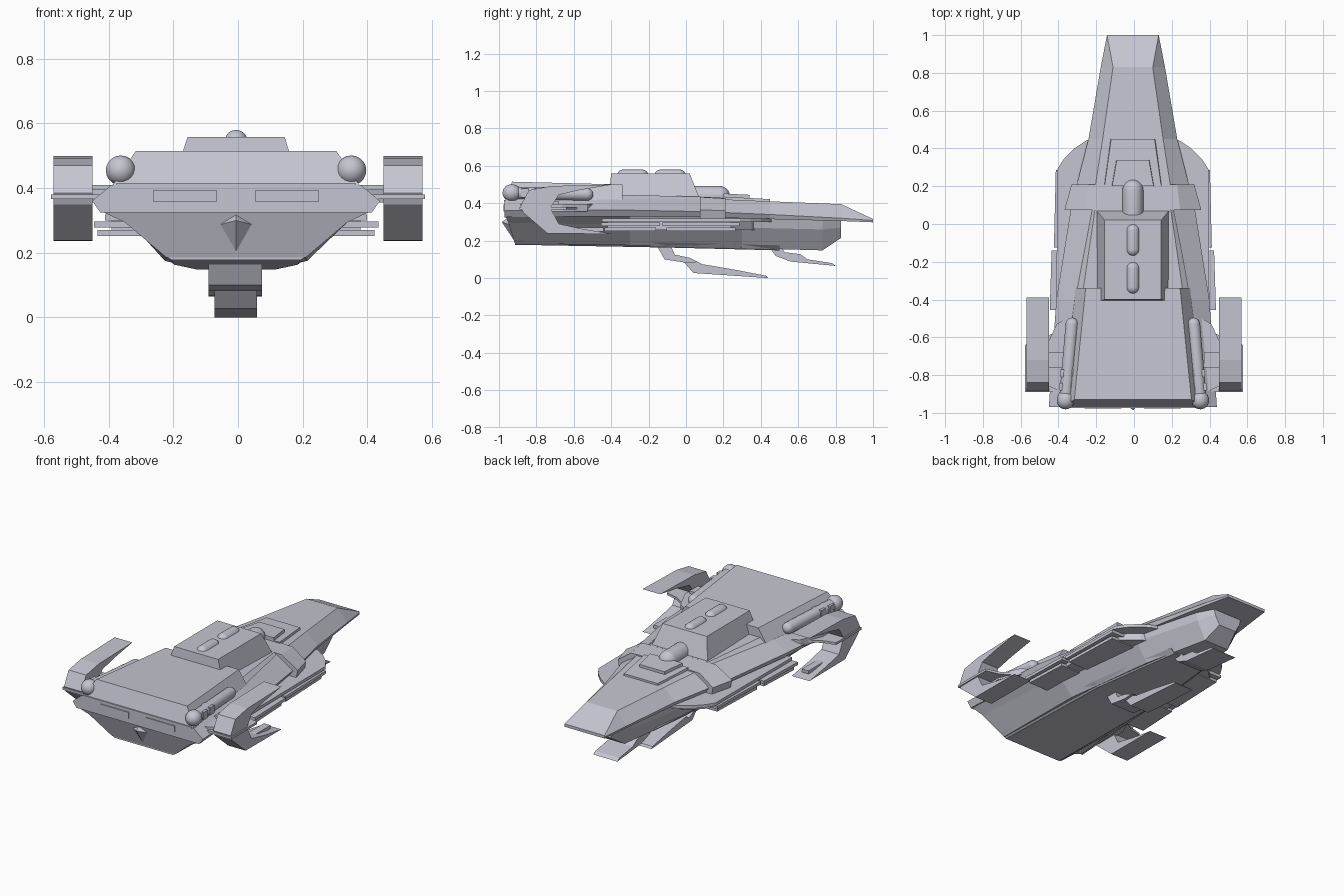
import bpy, bmesh, math
from mathutils import Vector

if "Cube" in bpy.data.objects:
    bpy.data.objects.remove(bpy.data.objects["Cube"], do_unlink=True)

CX = -0.006  # hull centreline

mat = bpy.data.materials.new("hull_grey")
mat.use_nodes = True
grey = (0.56, 0.56, 0.64, 1)
mat.diffuse_color = grey
mat.node_tree.nodes["Principled BSDF"].inputs["Base Color"].default_value = grey


def finish(name, bm, smooth=False):
    bmesh.ops.recalc_face_normals(bm, faces=bm.faces)
    me = bpy.data.meshes.new(name)
    bm.to_mesh(me)
    bm.free()
    me.materials.append(mat)
    ob = bpy.data.objects.new(name, me)
    bpy.context.collection.objects.link(ob)
    if smooth:
        bpy.ops.object.select_all(action='DESELECT')
        ob.select_set(True)
        bpy.context.view_layer.objects.active = ob
        bpy.ops.object.shade_smooth_by_angle(angle=math.radians(40))
    return ob


def skin(name, rings, smooth=False):
    """Bridge equal-length rings of points and cap both ends."""
    bm = bmesh.new()
    loops = [[bm.verts.new(p) for p in r] for r in rings]
    n = len(loops[0])
    for a, b in zip(loops, loops[1:]):
        for i in range(n):
            j = (i + 1) % n
            bm.faces.new((a[i], a[j], b[j], b[i]))
    bm.faces.new(loops[0])
    bm.faces.new(loops[-1])
    return finish(name, bm, smooth)


def loft(name, sections):
    """Each section is y (or one y per point) and a half profile of (x, z)."""
    rings = []
    for y, half in sections:
        ys = y if isinstance(y, tuple) else (y,) * len(half)
        pts = [(x, yy, z) for (x, z), yy in zip(half, ys)]
        rings.append([(CX + x, yy, z) for x, yy, z in pts]
                     + [(CX - x, yy, z) for x, yy, z in reversed(pts)])
    return skin(name, rings)


def side_slab(name, x0, x1, profile):
    """Extrude a (y, z) outline across x."""
    return skin(name, [[(x, y, z) for y, z in profile] for x in (x0, x1)])


def plan_slab(name, z0, z1, outline):
    """Extrude an (x, y) outline upward."""
    return skin(name, [[(x, y, z) for x, y in outline] for z in (z0, z1)])


def box(name, x0, x1, y0, y1, z0, z1):
    return plan_slab(name, z0, z1, [(x0, y0), (x1, y0), (x1, y1), (x0, y1)])


def capsule(name, a, b, r, dome_a=True, dome_b=True, n=20):
    """Round bar between two points with optional round ends."""
    a, b = Vector(a), Vector(b)
    d = (b - a).normalized()
    u = d.cross(Vector((0, 0, 1))).normalized()
    v = u.cross(d)
    steps = [i * math.pi / 12 for i in range(6)]
    prof = [(a - d * r * math.cos(t + .08), r * math.sin(t + .08)) for t in steps] if dome_a else []
    prof += [(a, r), (b, r)]
    if dome_b:
        prof += [(b + d * r * math.cos(t + .08), r * math.sin(t + .08)) for t in reversed(steps)]
    angs = [2 * math.pi * i / n for i in range(n)]
    return skin(name, [[c + (u * math.cos(t) + v * math.sin(t)) * q for t in angs]
                       for c, q in prof], True)


# Upper hull with its sloping nose
loft("upper_hull", [
    (-.97, [(.385, .41), (.445, .36), (.42, .325)]),
    (-.4, [(.31, .42), (.405, .365), (.385, .33)]),
    (.1, [(.215, .425), (.325, .355), (.305, .325)]),
    (.45, [(.16, .41), (.235, .34), (.225, .315)]),
    (.83, [(.105, .395), (.17, .32), (.165, .305)]),
    (1.0, [(.137, .316), (.137, .308), (.137, .298)])])

# Lower hull tapering to a blunt chin
loft("lower_hull", [
    ((-.965, -.95, -.915), [(.42, .33), (.345, .295), (.215, .185)]),
    (-.3, [(.36, .335), (.32, .285), (.22, .175)]),
    (.3, [(.25, .33), (.24, .27), (.16, .16)]),
    (.73, [(.15, .315), (.14, .26), (.085, .148)]),
    (.83, [(.1, .31), (.09, .27), (.06, .215)])])

# Raised stern deck, middle deck and bridge block
loft("stern_deck", [
    ((-.93, -.97), [(.31, .515), (.385, .405)]),
    ((-.34, -.34), [(.25, .5), (.315, .4)])])
loft("middle_deck", [
    (-.36, [(.265, .445), (.325, .4)]),
    (.08, [(.2, .435), (.25, .4)])])
loft("bridge_block", [
    ((-.4, -.415), [(.15, .558), (.195, .42)]),
    ((.02, .075), [(.15, .558), (.195, .42)])])

# Saddle collar over the shoulders
loft("shoulder_collar", [
    (.075, [(.18, .435), (.25, .433), (.362, .365), (.35, .31)]),
    (.21, [(.17, .428), (.235, .425), (.325, .36), (.315, .31)])])

# Stepped plates ahead of the bridge
loft("fore_plate_low", [(.2, [(.15, .435), (.155, .4)]), (.45, [(.115, .422), (.12, .4)])])
loft("fore_plate_high", [(.2, [(.11, .452), (.115, .4)]), (.34, [(.085, .445), (.09, .4)])])

# Domes on the bridge and the sensor ahead of it
capsule("sensor_dome", (CX, .05, .437), (CX, .18, .437), .055)
for i, y in enumerate((-.335, -.135)):
    capsule(f"bridge_dome_{i}", (CX, y, .545), (CX, y + .1, .545), .035)

# Stern details: window plates and a central wedge
for s, tag in ((1, "left"), (-1, "right")):
    xs = sorted((CX + s * .06, CX + s * .255))
    box("stern_window_" + tag, *xs, -.976, -.96, .357, .394)
box("stern_sill", CX - .37, CX + .37, -.973, -.95, .408, .416)
bm = bmesh.new()
rim = [bm.verts.new((CX + x, y, z)) for x, y, z in
       ((0, -.94, .33), (.058, -.94, .285), (0, -.915, .195), (-.058, -.94, .285))]
tip = bm.verts.new((CX, -.985, .3))
for i in range(4):
    bm.faces.new((rim[i], rim[(i + 1) % 4], tip))
bm.faces.new(rim)
finish("stern_wedge", bm)

# Belly pad and the two swept belly fins
loft("belly_pad", [(-.915, [(.235, .2), (.2, .178)]), (-.1, [(.225, .19), (.19, .163)]),
                   (.5, [(.15, .175), (.12, .148)])])
side_slab("main_fin_root", CX - .085, CX + .08,
          [(-.16, .18), (-.115, .1), (.0, .082), (.06, .085), (.1, .068), (.02, .108),
           (-.06, .125), (-.085, .18)])
side_slab("main_fin_blade", CX - .066, CX + .064,
          [(-.01, .085), (.04, .027), (.44, .0), (.43, .012), (.26, .045), (.08, .075), (.03, .1)])
side_slab("fore_fin", CX - .085, CX + .08,
          [(.44, .17), (.48, .118), (.56, .088), (.8, .065), (.78, .08), (.65, .1),
           (.61, .128), (.53, .138), (.5, .17)])

# Parts repeated on both flanks
for s, tag in ((1, "left"), (-1, "right")):
    def m(pts):
        return [(CX + s * x, y) for x, y in pts]

    # Rounded flank shelf with layered armour plates
    plan_slab("flank_shelf_" + tag, .3, .318,
              m([(.15, .48), (.25, .44), (.31, .40), (.365, .345), (.4, .29), (.405, -.45), (.2, -.45)]))
    for i, (y0, y1, x) in enumerate(((-.455, -.14, .44), (-.125, .285, .418))):
        plan_slab(f"flank_plate_{i}_{tag}", .278, .296,
                  m([(.2, y0), (x, y0), (x - .01, y1), (.2, y1)]))
        plan_slab(f"flank_under_plate_{i}_{tag}", .252, .27,
                  m([(.2, y0 + .02), (x - .012, y0 + .02), (x - .025, y1 - .02), (.2, y1 - .02)]))
    plan_slab("flank_core_" + tag, .258, .31,
              m([(.15, .4), (.25, .35), (.37, .24), (.385, -.42), (.2, -.42)]))

    # Shoulder tube with round stern end and collars
    a, b = Vector((CX + s * .357, -.935, .455)), Vector((CX + s * .322, -.53, .447))
    capsule("tube_" + tag, a, b, .034)
    capsule("tube_ball_" + tag, a, a + Vector((-s * .0005, .006, 0)), .046)
    for i, t in enumerate((.18, .36)):
        p = a.lerp(b, t)
        box(f"tube_clamp_{i}_{tag}", p.x - .038, p.x + .038, p.y - .02, p.y + .02, .43, .478)

    # Forked side pod: rear knuckle with two forward prongs
    xs = sorted((s * .45, s * .57))
    side_slab("pod_" + tag, *xs,
              [(-.39, .5), (-.72, .492), (-.84, .47), (-.885, .385), (-.87, .35), (-.74, .238),
               (-.39, .236), (-.55, .262), (-.68, .29), (-.725, .375), (-.68, .445), (-.56, .472)])
    box("pod_lower_rail_" + tag, *sorted((s * .485, s * .53)), -.7, -.44, .25, .27)

    # Pod strut and the thin blade crossing the pod
    plan_slab("pod_strut_" + tag, .355, .395,
              [(s * x, y) for x, y in ((.36, -.5), (.41, -.53), (.47, -.66), (.47, -.85), (.36, -.9))])
    plan_slab("pod_blade_" + tag, .366, .38,
              [(s * x, y) for x, y in ((.4, -.56), (.5, -.62), (.578, -.64), (.578, -.89), (.4, -.89))])
    box("strut_rib_" + tag, *sorted((s * .37, s * .455)), -.76, -.68, .38, .41)
